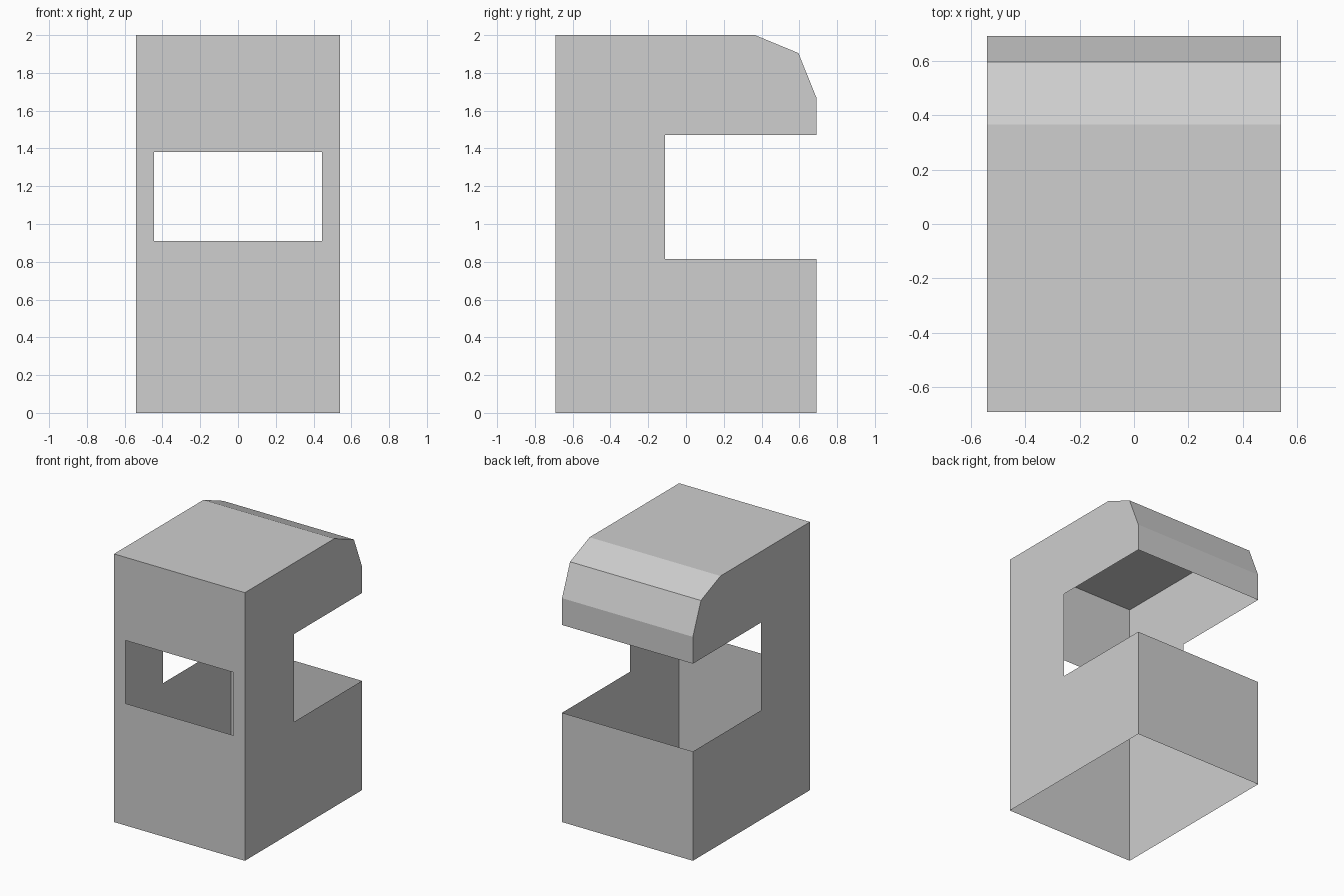
import bpy
import bmesh

cube = bpy.data.objects.get("Cube")
if cube:
    bpy.data.objects.remove(cube, do_unlink=True)

# One plain grey for the whole shell
GREY = (0.62, 0.62, 0.62, 1.0)
grey = bpy.data.materials.new("light_grey")
grey.use_nodes = True
grey.diffuse_color = GREY
grey.node_tree.nodes["Principled BSDF"].inputs["Base Color"].default_value = GREY

# Main dimensions
W, D, H = 0.54, 0.69, 2.0
NOTCH_Y, NOTCH_LOW, NOTCH_HIGH = -0.11, 0.815, 1.47
WIN_X, WIN_LOW, WIN_HIGH = 0.445, 0.91, 1.38

# Roof line, from the front edge over the bevelled rear to the overhang lip
ROOF = [(-D, H), (0.365, H), (0.595, 1.905), (D, 1.67), (D, NOTCH_HIGH)]


def add_part(name, bm):
    mesh = bpy.data.meshes.new(name)
    bm.to_mesh(mesh)
    bm.free()
    mesh.materials.append(grey)
    obj = bpy.data.objects.new(name, mesh)
    bpy.context.collection.objects.link(obj)
    return obj


def strip(name, path):
    """Sheet across the full width that follows a (y, z) path."""
    bm = bmesh.new()
    rows = [[bm.verts.new((x, y, z)) for x in (-W, W)] for y, z in path]
    for a, b in zip(rows, rows[1:]):
        bm.faces.new((a[0], a[1], b[1], b[0]))
    return add_part(name, bm)


def side_panel(name, sign):
    """C-shaped side sheet, open at the rear notch."""
    outline = ROOF + [(NOTCH_Y, NOTCH_HIGH), (NOTCH_Y, NOTCH_LOW),
                      (D, NOTCH_LOW), (D, 0), (-D, 0)]
    bm = bmesh.new()
    verts = [bm.verts.new((sign * W, y, z)) for y, z in outline]
    face = bm.faces.new(verts)
    face.normal_update()
    if face.normal.x * sign < 0:
        face.normal_flip()
    bmesh.ops.triangulate(bm, faces=[face])
    return add_part(name, bm)


def front_panel():
    """Front sheet made as a frame around the open window."""
    xs = (-W, -WIN_X, WIN_X, W)
    zs = (0, WIN_LOW, WIN_HIGH, H)
    bm = bmesh.new()
    grid = [[bm.verts.new((x, -D, z)) for x in xs] for z in zs]
    for r in range(3):
        for c in range(3):
            if (r, c) != (1, 1):
                bm.faces.new((grid[r][c], grid[r][c + 1],
                              grid[r + 1][c + 1], grid[r + 1][c]))
    return add_part("front_panel", bm)


# Thin open shell: no floor, and open above and below the notch
front_panel()
side_panel("left_side_panel", 1)
side_panel("right_side_panel", -1)
strip("roof_panel", ROOF)
strip("lower_back_panel", [(D, NOTCH_LOW), (D, 0)])
